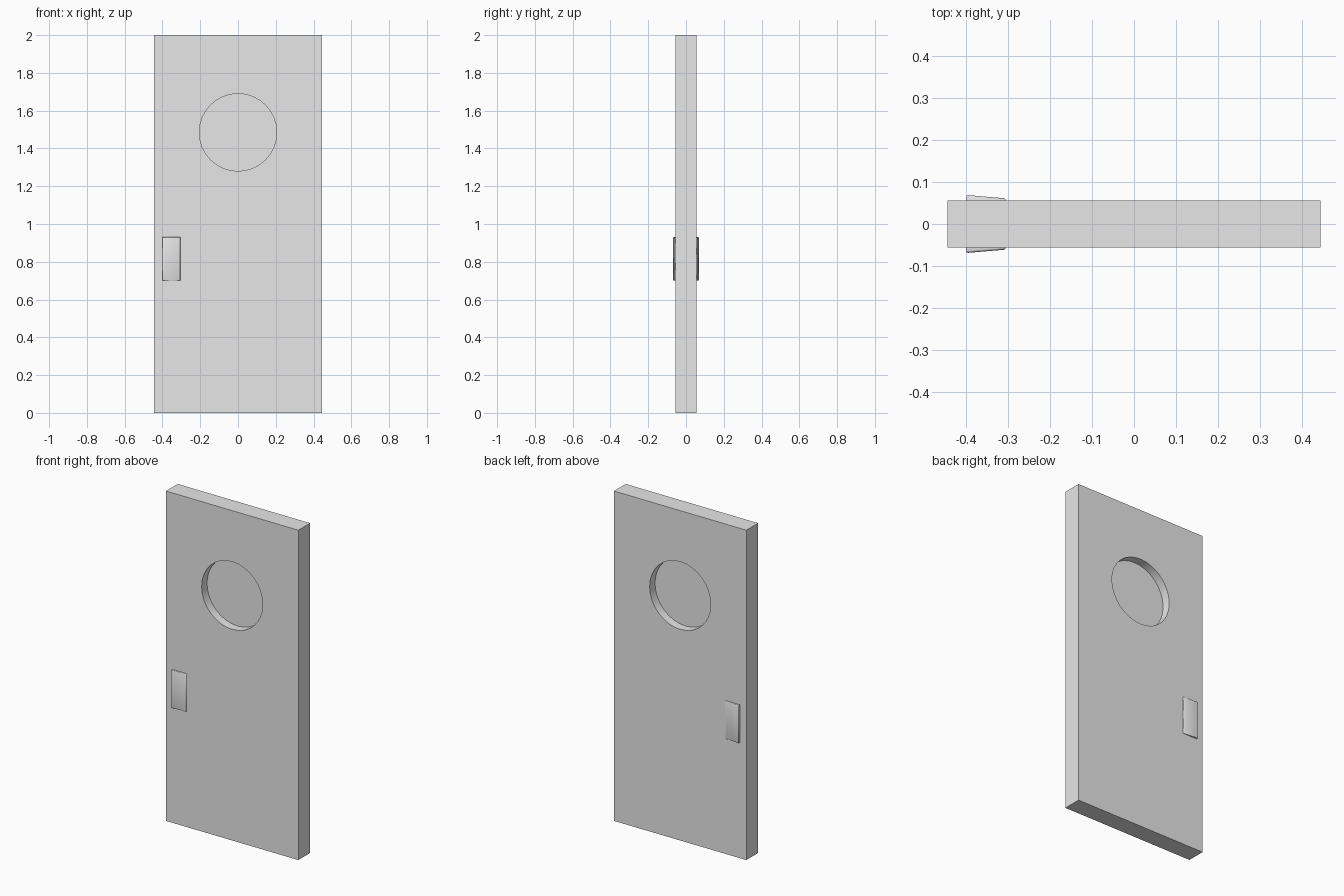
import bpy, bmesh, math

cube = bpy.data.objects.get("Cube")
if cube:
    bpy.data.objects.remove(cube, do_unlink=True)

WIDTH, DEPTH, HEIGHT = 0.888, 0.112, 2.0
WINDOW_Z, WINDOW_R = 1.485, 0.205

grey = bpy.data.materials.new("door_grey")
grey.use_nodes = True
colour = (0.8, 0.8, 0.8, 1)
grey.diffuse_color = colour
grey.node_tree.nodes["Principled BSDF"].inputs["Base Color"].default_value = colour


def smooth(obj, angle):
    bpy.ops.object.select_all(action="DESELECT")
    obj.select_set(True)
    bpy.context.view_layer.objects.active = obj
    bpy.ops.object.shade_smooth_by_angle(angle=math.radians(angle))


def disc(name, radius, depth):
    bpy.ops.mesh.primitive_cylinder_add(
        vertices=32, radius=radius, depth=depth,
        location=(0, 0, WINDOW_Z), rotation=(math.pi / 2, 0, 0))
    obj = bpy.context.object
    obj.name = name
    obj.data.materials.append(grey)
    return obj


# Door panel with a round opening
bpy.ops.mesh.primitive_cube_add(size=1, location=(0, 0, HEIGHT / 2))
panel = bpy.context.object
panel.name = "door_panel"
panel.scale = (WIDTH, DEPTH, HEIGHT)
bpy.ops.object.transform_apply(location=False, rotation=False, scale=True)
panel.data.materials.append(grey)
cutter = disc("window_cutter", WINDOW_R, DEPTH * 3)
cut = panel.modifiers.new("window_opening", "BOOLEAN")
cut.operation = "DIFFERENCE"
cut.solver = "EXACT"
cut.object = cutter
bpy.context.view_layer.objects.active = panel
bpy.ops.object.modifier_apply(modifier=cut.name)
bpy.data.objects.remove(cutter, do_unlink=True)
smooth(panel, 30)

# Thin pane halfway through the opening
smooth(disc("window_pane", WINDOW_R, 0.008), 30)

# Tapered push plates, one on each side
PROFILE = [(-0.4, 0.05), (-0.4, 0.069), (-0.305, 0.061), (-0.305, 0.05)]


def push_plate(name, side):
    bm = bmesh.new()
    face = bm.faces.new([bm.verts.new((x, y * side, 0.70)) for x, y in PROFILE])
    top = bmesh.ops.extrude_face_region(bm, geom=[face])["geom"]
    bmesh.ops.translate(bm, vec=(0, 0, 0.23),
                        verts=[v for v in top if isinstance(v, bmesh.types.BMVert)])
    bmesh.ops.recalc_face_normals(bm, faces=bm.faces)
    # Round the exposed outer edges
    outer = [e for e in bm.edges if all(abs(v.co.y) > 0.06 for v in e.verts)]
    bmesh.ops.bevel(bm, geom=outer, offset=0.005, segments=2, profile=0.5,
                    affect="EDGES")
    mesh = bpy.data.meshes.new(name)
    bm.to_mesh(mesh)
    bm.free()
    obj = bpy.data.objects.new(name, mesh)
    bpy.context.collection.objects.link(obj)
    mesh.materials.append(grey)
    smooth(obj, 60)


push_plate("front_push_plate", -1)
push_plate("back_push_plate", 1)
